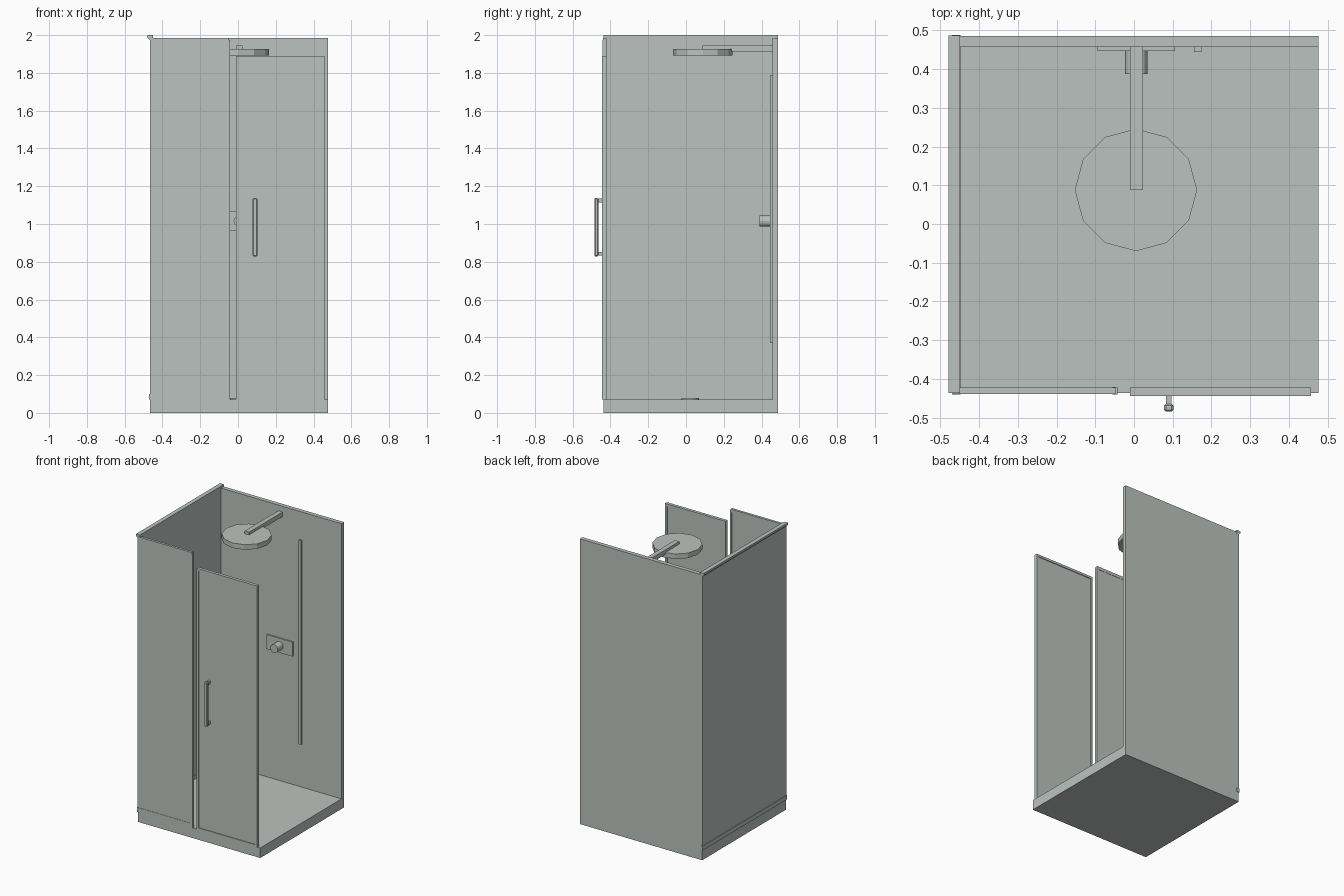
import bpy, bmesh, math

if "Cube" in bpy.data.objects:
    bpy.data.objects.remove(bpy.data.objects["Cube"])

mat = bpy.data.materials.new("pale grey")
mat.diffuse_color = (0.50, 0.545, 0.52, 1)
mat.use_nodes = True
mat.node_tree.nodes["Principled BSDF"].inputs["Base Color"].default_value = mat.diffuse_color


def finish(bm, name):
    bmesh.ops.recalc_face_normals(bm, faces=bm.faces)
    me = bpy.data.meshes.new(name)
    bm.to_mesh(me)
    bm.free()
    me.materials.append(mat)
    ob = bpy.data.objects.new(name, me)
    bpy.context.collection.objects.link(ob)
    return ob


def add_box(bm, x0, x1, y0, y1, z0, z1):
    vs = bmesh.ops.create_cube(bm, size=1)["verts"]
    for v in vs:
        v.co = (x1 if v.co.x > 0 else x0,
                y1 if v.co.y > 0 else y0,
                z1 if v.co.z > 0 else z0)


def box(name, *dims):
    bm = bmesh.new()
    add_box(bm, *dims)
    return finish(bm, name)


def cylinder(name, loc, r, depth, sides, along_y=False):
    bm = bmesh.new()
    bmesh.ops.create_cone(bm, cap_ends=True, segments=sides,
                          radius1=r, radius2=r, depth=depth)
    ob = finish(bm, name)
    ob.location = loc
    if along_y:
        ob.rotation_euler = (math.pi / 2, 0, 0)
    return ob


def framed_panel(name, x0, x1, y0, y1, z0, z1, w, inset):
    """Glass sheet with a slim frame standing proud of it on both faces."""
    bm = bmesh.new()
    add_box(bm, x0, x0 + w, y0, y1, z0, z1)
    add_box(bm, x1 - w, x1, y0, y1, z0, z1)
    add_box(bm, x0 + w, x1 - w, y0, y1, z0, z0 + w)
    add_box(bm, x0 + w, x1 - w, y0, y1, z1 - w, z1)
    finish(bm, name + "_frame")
    box(name + "_glass", x0 + w, x1 - w, y0 + inset, y1 - inset, z0 + w, z1 - w)


# Tray, drain and back wall
box("shower_tray", -0.465, 0.477, -0.437, 0.457, 0, 0.07)
cylinder("drain", (0.005, 0.022, 0.074), 0.046, 0.012, 16)
box("back_wall", -0.465, 0.477, 0.457, 0.486, 0, 1.985)

# Left wall with its top and bottom rails
box("left_wall", -0.466, -0.45, -0.437, 0.486, 0.07, 1.985)
bm = bmesh.new()
section = [(-0.449, 1.975), (-0.468, 1.975), (-0.479, 1.986), (-0.479, 2.0), (-0.449, 2.0)]
rings = [[bm.verts.new((x, y, z)) for x, z in section] for y in (-0.437, 0.487)]
n = len(section)
for r in rings:
    bm.faces.new(r)
for i in range(n):
    j = (i + 1) % n
    bm.faces.new((rings[0][i], rings[0][j], rings[1][j], rings[1][i]))
finish(bm, "left_top_rail")
box("left_bottom_rail", -0.470, -0.448, -0.440, 0.488, 0.07, 0.10)

# Fixed front panel and its trim
box("fixed_panel", -0.466, -0.048, -0.437, -0.424, 0.07, 1.985)
box("fixed_panel_bottom_rail", -0.466, -0.048, -0.439, -0.422, 0.07, 0.10)
box("fixed_panel_top_rail", -0.466, -0.048, -0.439, -0.422, 1.965, 1.986)
box("fixed_panel_post", -0.056, -0.043, -0.441, -0.421, 0.07, 1.975)

# Door
framed_panel("door", -0.010, 0.457, -0.444, -0.422, 0.07, 1.89, 0.016, 0.005)

# Door handle: a bar on two stand-offs
handle = box("handle_bar", 0.078, 0.102, -0.485, -0.464, 0.828, 1.138)
bev = handle.modifiers.new("bevel", "BEVEL")
bev.width = 0.005
bev.segments = 1
for i, z in enumerate((0.832, 1.114)):
    box("handle_standoff_%d" % (i + 1), 0.083, 0.097, -0.466, -0.438, z, z + 0.02)

# Shower head and arm
cylinder("shower_head", (0.005, 0.088, 1.909), 0.158, 0.035, 12)
box("shower_arm", -0.010, 0.023, 0.088, 0.458, 1.913, 1.945)

# Mixer valve
box("valve_plate", -0.094, 0.106, 0.447, 0.458, 0.965, 1.065)
cylinder("valve_knob", (0.006, 0.418, 1.015), 0.029, 0.06, 16, True)

# Slide bar
box("slide_bar", 0.155, 0.174, 0.445, 0.458, 0.37, 1.79)
